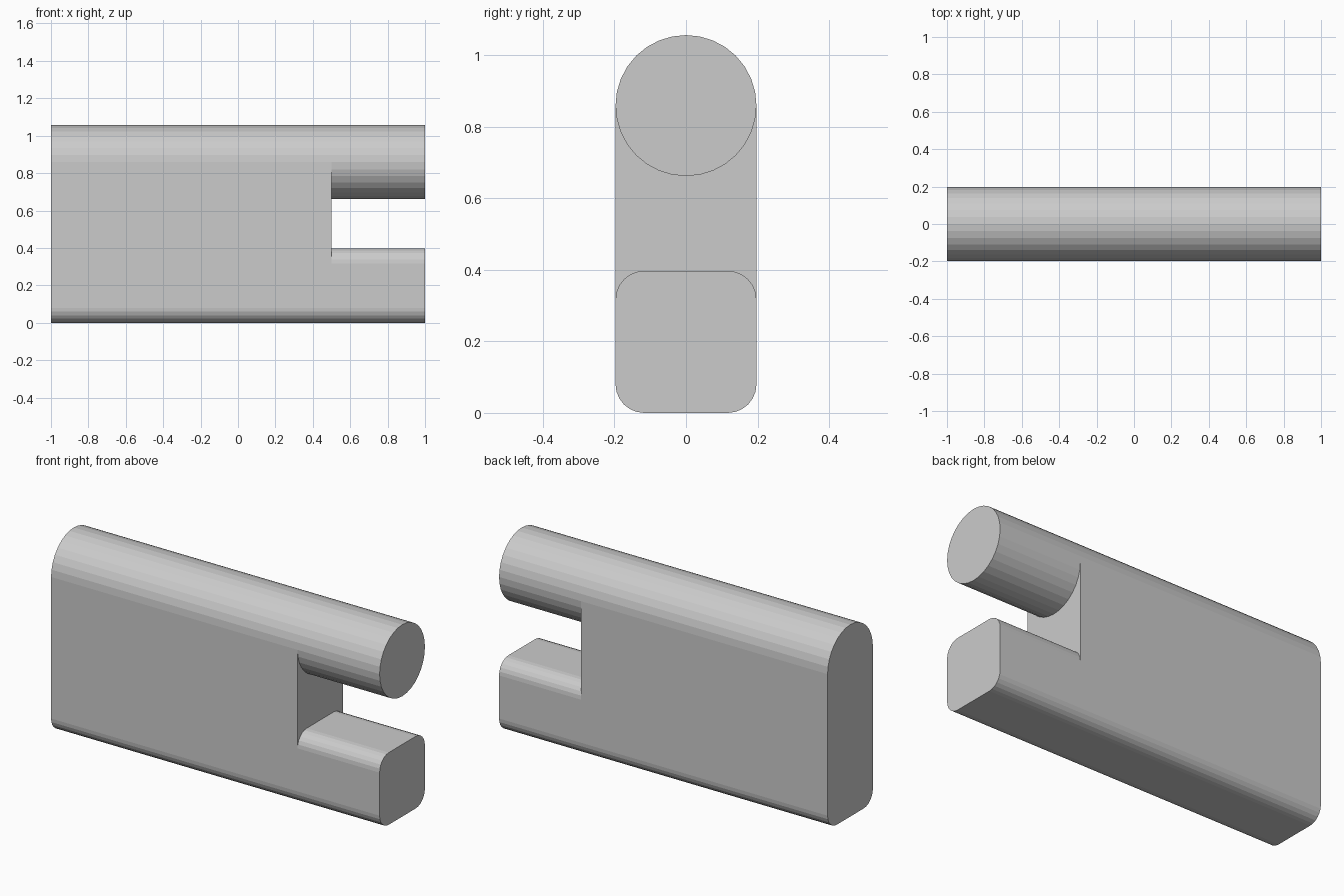
import bpy, bmesh
from math import sin, cos, pi

if "Cube" in bpy.data.objects:
    bpy.data.objects.remove(bpy.data.objects["Cube"])

R = 0.197          # rod radius and half thickness
ROD_Z = 0.859      # rod centre height
BAR_H = 0.397      # bar height
C = 0.08           # bar corner radius
X0, X1, X2 = -1.0, 0.5, 1.0


def arc(cy, cz, r, a0, a1, n):
    return [(cy + r * cos(a0 + (a1 - a0) * i / n),
             cz + r * sin(a0 + (a1 - a0) * i / n)) for i in range(n + 1)]


# Cross-section pieces (y, z), all counter-clockwise
rod_top = arc(0, ROD_Z, R, 0, pi, 16)
rod_bottom = arc(0, ROD_Z, R, pi, 2 * pi, 16)
k = R - C
bar_top = arc(k, BAR_H - C, C, 0, pi / 2, 6) + arc(-k, BAR_H - C, C, pi / 2, pi, 6)
bar_bottom = arc(-k, C, C, pi, 1.5 * pi, 6) + arc(k, C, C, 1.5 * pi, 2 * pi, 6)

rod = rod_top + rod_bottom[1:-1]
bar = bar_top + bar_bottom
body = rod_top + [bar_top[-1]] + bar_bottom + [bar_top[0]]
notch = rod_bottom + bar_top

bm = bmesh.new()


def ring(profile, x):
    return [bm.verts.new((x, y, z)) for y, z in profile]


def walls(profile, xa, xb):
    a, b = ring(profile, xa), ring(profile, xb)
    for i in range(len(a)):
        j = (i + 1) % len(a)
        bm.faces.new((a[i], b[i], b[j], a[j]))
    return a, b


# Slab with its closed left end
left, _ = walls(body, X0, X1)
bm.faces.new(left)

# Round rod and rounded bar projecting to the right
for profile in (rod, bar):
    _, end = walls(profile, X1, X2)
    bm.faces.new(end)

# Inner wall of the slot
bm.faces.new(ring(notch, X1))

bmesh.ops.remove_doubles(bm, verts=bm.verts, dist=1e-5)
bmesh.ops.recalc_face_normals(bm, faces=bm.faces)
mesh = bpy.data.meshes.new("slotted_slab")
bm.to_mesh(mesh)
bm.free()
bpy.context.collection.objects.link(bpy.data.objects.new("slotted_slab", mesh))
